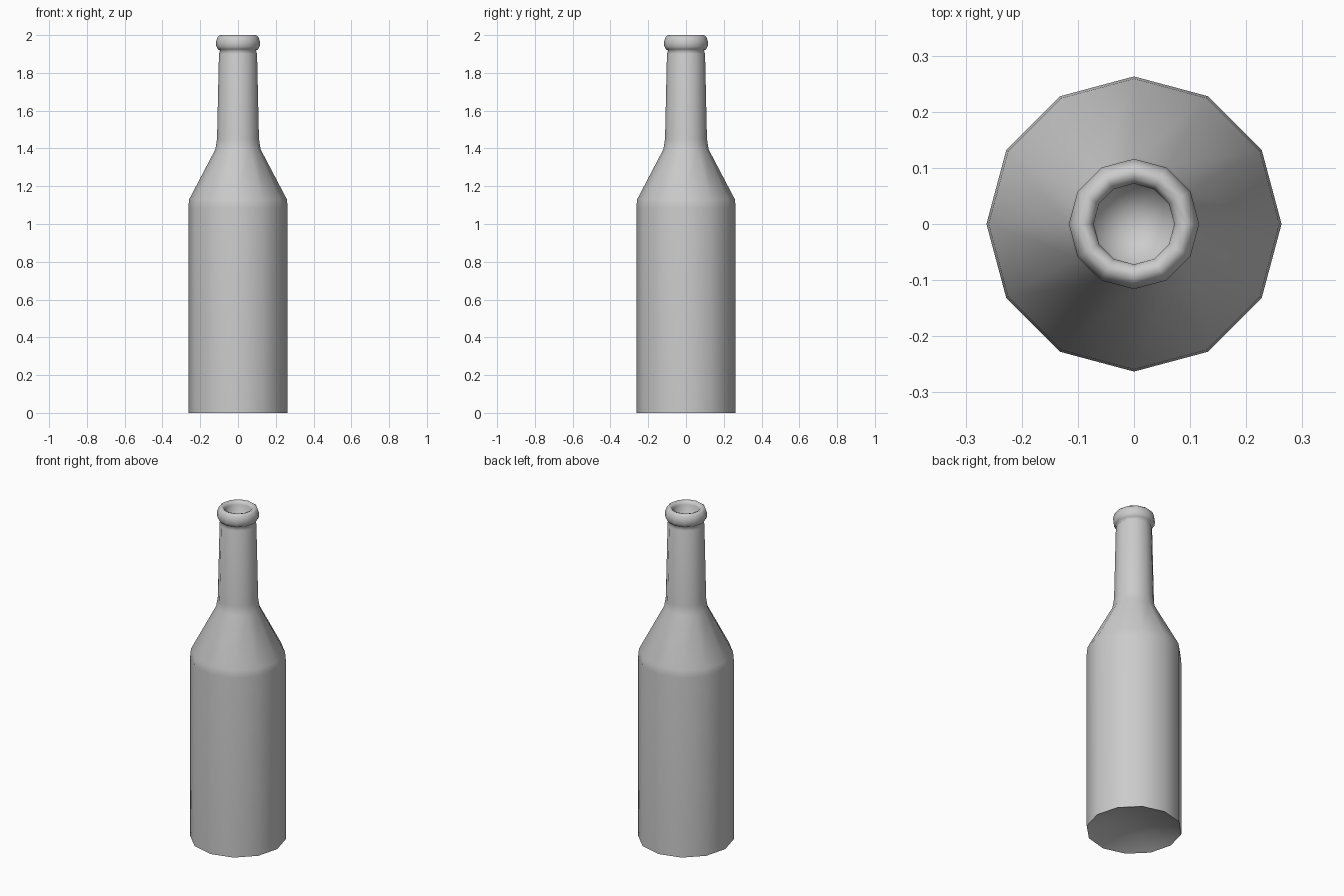
import bpy, bmesh, math

if "Cube" in bpy.data.objects:
    bpy.data.objects.remove(bpy.data.objects["Cube"])

SIDES = 12

# Bottle outline (radius, height): base hollow, body, shoulder, neck, lip, mouth
profile = [
    (0.0, 0.06), (0.13, 0.045), (0.235, 0.012), (0.263, 0.0),
    (0.263, 0.03), (0.263, 1.085), (0.259, 1.13),
    (0.12, 1.395), (0.111, 1.45), (0.101, 1.9), (0.095, 1.918),
    (0.106, 1.925), (0.115, 1.94), (0.116, 1.965), (0.108, 1.99),
    (0.095, 2.0), (0.08, 1.995), (0.072, 1.98),
    (0.07, 1.88), (0.0, 1.86),
]


def lathe(name, points, sides):
    """Revolve an outline around z; zero-radius points become poles."""
    bm = bmesh.new()
    rings = []
    for r, z in points:
        if r == 0:
            rings.append([bm.verts.new((0, 0, z))] * sides)
        else:
            rings.append([bm.verts.new((r * math.cos(2 * math.pi * i / sides),
                                        r * math.sin(2 * math.pi * i / sides), z))
                          for i in range(sides)])
    for a, b in zip(rings, rings[1:]):
        for i in range(sides):
            j = (i + 1) % sides
            corners = list(dict.fromkeys((a[i], a[j], b[j], b[i])))
            bm.faces.new(corners)
    bmesh.ops.recalc_face_normals(bm, faces=bm.faces)
    mesh = bpy.data.meshes.new(name)
    bm.to_mesh(mesh)
    bm.free()
    obj = bpy.data.objects.new(name, mesh)
    bpy.context.collection.objects.link(obj)
    return obj


# Bottle, smooth around its 12 sides with a crisp base rim
bottle = lathe("bottle", profile, SIDES)
bpy.context.view_layer.objects.active = bottle
bottle.select_set(True)
bpy.ops.object.shade_smooth_by_angle(angle=math.radians(75))
